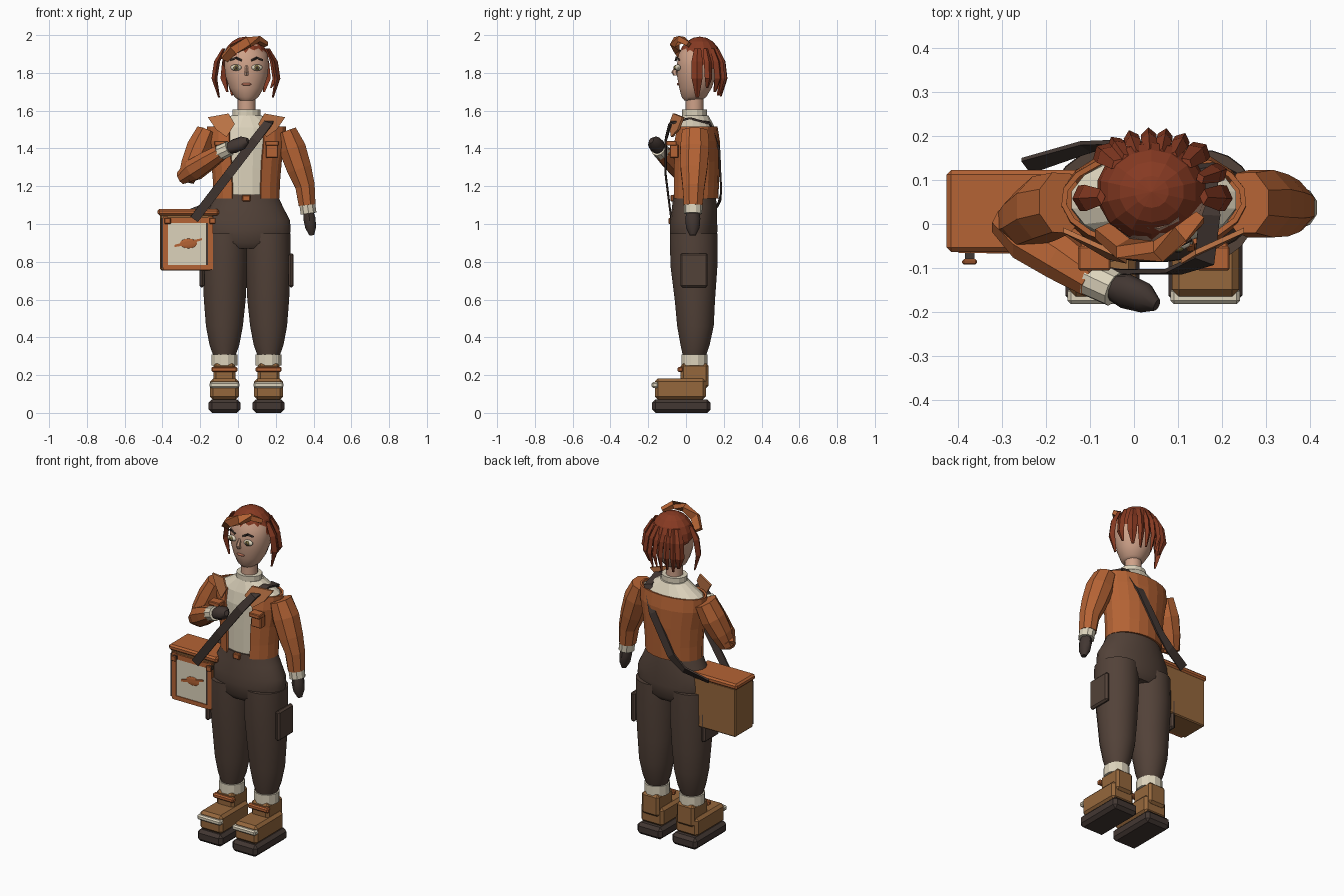
import bpy, bmesh, math
from mathutils import Vector

CX = 0.045  # body centre line


def colour(name, rgb):
    m = bpy.data.materials.new(name)
    m.diffuse_color = (*rgb, 1)
    return m


ORANGE = colour("rust_orange", (0.46, 0.125, 0.035))
LIGHT = colour("light_orange", (0.58, 0.20, 0.07))
CREAM = colour("cream", (0.72, 0.65, 0.50))
BROWN = colour("trouser_brown", (0.085, 0.054, 0.040))
DARK = colour("dark_brown", (0.055, 0.038, 0.032))
HAIR = colour("auburn", (0.24, 0.042, 0.016))
SKIN = colour("skin", (0.62, 0.36, 0.25))
LEATHER = colour("leather_tan", (0.30, 0.135, 0.045))
OLIVE = colour("olive", (0.20, 0.16, 0.05))
LIP = colour("lip", (0.45, 0.15, 0.09))


def finish(name, bm, mat, smooth=False, flip=True):
    if flip:
        bmesh.ops.recalc_face_normals(bm, faces=bm.faces)
    me = bpy.data.meshes.new(name)
    bm.to_mesh(me)
    bm.free()
    ob = bpy.data.objects.new(name, me)
    bpy.context.collection.objects.link(ob)
    me.materials.append(mat)
    if smooth:
        bpy.ops.object.select_all(action='DESELECT')
        ob.select_set(True)
        bpy.context.view_layer.objects.active = ob
        bpy.ops.object.shade_smooth_by_angle(angle=math.radians(40))
    return ob


def box(name, mat, x, y, z, bevel=0.0):
    """Box given by its (min, max) ranges."""
    bm = bmesh.new()
    bmesh.ops.create_cube(bm, size=1)
    for v in bm.verts:
        v.co = [(a + b) / 2 + c * (b - a) for (a, b), c in zip((x, y, z), v.co)]
    if bevel:
        bmesh.ops.bevel(bm, geom=bm.edges[:], offset=bevel, segments=1, affect='EDGES')
    return finish(name, bm, mat)


def ball(name, mat, c, r, seg=12, smooth=True):
    bm = bmesh.new()
    bmesh.ops.create_uvsphere(bm, u_segments=seg, v_segments=seg // 2 + 1, radius=1)
    for v in bm.verts:
        v.co = [a + b * k for a, b, k in zip(c, v.co, r)]
    return finish(name, bm, mat, smooth)


def loft(name, mat, rings, n=12, upright=False, smooth=False, gap=None):
    """Skin elliptical rings (x, y, z, ru, rv) along a path; gap leaves a front opening."""
    bm = bmesh.new()
    pts = [Vector(r[:3]) for r in rings]
    loops = []
    for i, r in enumerate(rings):
        t = Vector((0, 0, 1)) if upright else (pts[min(i + 1, len(pts) - 1)] - pts[max(i - 1, 0)]).normalized()
        v = t.cross(Vector((1, 0, 0))).normalized()
        u = v.cross(t)
        k = math.sqrt(2) if n == 4 else 1
        if gap:
            angs = [-math.pi / 2 + gap + j * (2 * math.pi - 2 * gap) / n for j in range(n + 1)]
        else:
            angs = [(j + 0.5) * 2 * math.pi / n for j in range(n)]
        loops.append([bm.verts.new(pts[i] + u * (r[3] * k * math.cos(a)) + v * (r[4] * k * math.sin(a))) for a in angs])
    m = n if not gap else n + 1
    for a, b in zip(loops, loops[1:]):
        for j in range(n):
            bm.faces.new((a[j], a[(j + 1) % m], b[(j + 1) % m], b[j]))
    if not gap:
        bm.faces.new(loops[0])
        bm.faces.new(loops[-1])
    return finish(name, bm, mat, smooth, flip=not gap)


def plate(name, mat, pts, thick):
    bm = bmesh.new()
    f = bm.faces.new([bm.verts.new(p) for p in pts])
    ext = bmesh.ops.extrude_face_region(bm, geom=[f])
    for v in ext['geom']:
        if isinstance(v, bmesh.types.BMVert):
            v.co.y += thick
    return finish(name, bm, mat)


# legs, boots, pockets and everything else that repeats left and right
for side, s in (("left", 1), ("right", -1)):
    fx = CX + s * 0.117
    box(side + "_sole", DARK, (fx - .084, fx + .084), (-.18, .13), (0, .072), .018)
    box(side + "_boot", LEATHER, (fx - .076, fx + .076), (-.165, .105), (.07, .182), .016)
    box(side + "_toe_cap", CREAM, (fx - .079, fx + .079), (-.182, -.145), (.133, .163), .008)
    box(side + "_boot_shaft", LEATHER, (fx - .058, fx + .058), (-.028, .12), (.13, .262), .014)
    box(side + "_boot_strap", ORANGE, (fx - .069, fx + .069), (-.045, -.015), (.216, .244), .007)
    loft(side + "_sock", CREAM, [(fx, .045, .25, .072, .072), (fx, .045, .31, .072, .072)], 12, True)
    loft(side + "_trouser_leg", BROWN, [
        (fx, .045, .31, .062, .064), (fx, .048, .36, .080, .078), (fx, .05, .46, .099, .098),
        (fx - s * .002, .047, .6, .112, .108), (CX + s * .115, .042, .78, .121, .126),
        (CX + s * .113, .04, .95, .122, .127)], 20, True, True)
    px = sorted((CX + s * .222, CX + s * .25))
    box(side + "_cargo_pocket", BROWN, px, (-.03, .115), (.665, .845), .01)
    kx = CX + s * .135
    box(side + "_chest_pocket", ORANGE, (kx - .033, kx + .033), (-.085, -.04), (1.35, 1.42), .004)
    box(side + "_pocket_flap", ORANGE, (kx - .037, kx + .037), (-.105, -.05), (1.415, 1.44), .004)
    lap = [(.095, -.07, 1.585), (.205, -.02, 1.565), (.16, -.045, 1.50), (.105, -.08, 1.46), (.062, -.09, 1.53)]
    plate(side + "_lapel", LIGHT, [(CX + s * x, y, z) for x, y, z in lap], .012)

    # facial features
    ex = CX + s * .055
    ball(side + "_eye", CREAM, (ex, -.043, 1.828), (.030, .016, .017))
    ball(side + "_iris", OLIVE, (ex, -.055, 1.828), (.014, .009, .014))
    ball(side + "_pupil", DARK, (ex, -.062, 1.828), (.007, .004, .008))
    loft(side + "_brow", DARK, [(CX + s * .026, -.055, 1.866, .004, .005), (CX + s * .055, -.05, 1.880, .004, .006),
                                (CX + s * .085, -.035, 1.868, .003, .004)], 4)

# hips and belt buckle
loft("trouser_hips", BROWN, [
    (CX, .04, .87, .17, .10), (CX, .04, .90, .225, .124), (CX, .04, .97, .236, .127), (CX, .04, 1.02, .232, .126),
    (CX, .045, 1.09, .195, .12), (CX, .045, 1.155, .165, .112)], 24, True, True)
box("belt_buckle", ORANGE, (.022, .066), (-.082, -.05), (1.12, 1.153), .004)

# shirt with rolled collar
loft("shirt", CREAM, [
    (CX, .045, 1.12, .155, .104), (CX, .05, 1.3, .168, .11), (CX, .05, 1.44, .19, .11),
    (CX, .055, 1.51, .19, .10), (CX, .05, 1.575, .08, .07)], 16, True)
loft("collar", CREAM, [(CX, .045, 1.56, .075, .065), (CX, .045, 1.605, .075, .065)], 14, True)

# open jacket
jacket = loft("jacket", ORANGE, [
    (CX, .048, 1.135, .170, .117), (CX, .05, 1.22, .172, .119), (CX, .052, 1.33, .182, .121),
    (CX, .053, 1.44, .205, .120), (CX, .055, 1.515, .205, .106)], 16, True, gap=math.radians(26))
mod = jacket.modifiers.new("cloth_thickness", 'SOLIDIFY')
mod.thickness, mod.offset = .012, 0

# hanging arm
loft("left_sleeve", ORANGE, [
    (.255, .048, 1.492, .058, .074), (.288, .046, 1.40, .077, .083), (.325, .042, 1.29, .070, .076),
    (.355, .040, 1.20, .056, .063), (.366, .038, 1.10, .048, .054)], 8)
loft("left_cuff", CREAM, [(.366, .038, 1.11, .044, .050), (.374, .037, 1.055, .044, .048)], 10)
loft("left_glove", DARK, [(.373, .037, 1.07, .026, .032), (.378, .036, 1.03, .034, .040),
                          (.385, .036, .98, .030, .036), (.391, .036, .94, .013, .016)], 10, smooth=True)

# arm bent across the chest
loft("right_upper_sleeve", ORANGE, [
    (-.165, .048, 1.492, .058, .074), (-.205, .035, 1.40, .072, .078), (-.245, .012, 1.31, .062, .068),
    (-.275, -.002, 1.23, .046, .042)], 8)
loft("right_forearm_sleeve", ORANGE, [
    (-.300, .01, 1.245, .036, .04), (-.235, -.03, 1.285, .064, .056), (-.16, -.08, 1.335, .056, .054),
    (-.09, -.128, 1.38, .044, .044)], 8)
loft("right_cuff", CREAM, [(-.10, -.122, 1.375, .043, .043), (-.045, -.148, 1.40, .041, .041)], 10)
loft("right_glove", DARK, [(-.055, -.142, 1.395, .026, .028), (-.02, -.152, 1.412, .036, .042),
                           (.025, -.168, 1.43, .032, .038), (.052, -.184, 1.442, .013, .016)], 10, smooth=True)

# neck, head, nose and mouth
loft("neck", SKIN, [(CX, .045, 1.58, .048, .048), (CX, .045, 1.69, .048, .048)], 12, True, True)
loft("head", SKIN, [
    (CX, .035, 1.655, .040, .045), (CX, .042, 1.672, .064, .066), (CX, .05, 1.72, .092, .087),
    (CX, .055, 1.78, .112, .103), (CX, .058, 1.84, .119, .108), (CX, .06, 1.90, .112, .100),
    (CX, .06, 1.95, .075, .07)], 20, True, True)
loft("nose", SKIN, [(CX, -.045, 1.84, .007, .008), (CX, -.062, 1.805, .011, .016), (CX, -.055, 1.785, .012, .012)], 6, True)
ball("mouth", LIP, (CX, -.039, 1.74), (.026, .010, .008))

# hair cap: faceted dome cut off above the brow, lower at the back
bm = bmesh.new()
bmesh.ops.create_uvsphere(bm, u_segments=14, v_segments=10, radius=1)
for v in bm.verts:
    v.co = (.04 + v.co.x * .126, .073 + v.co.y * .118, 1.855 + v.co.z * .137)
bmesh.ops.bisect_plane(bm, geom=bm.verts[:] + bm.edges[:] + bm.faces[:], plane_co=(0, -.05, 1.90),
                       plane_no=(0, .4, 1), clear_inner=True)
finish("hair_cap", bm, HAIR)

# hanging locks around the sides and back: (angle, width, tip height)
locks = [(-4, .030, 1.67), (22, .022, 1.72), (48, .027, 1.70), (66, .019, 1.68), (80, .018, 1.69),
         (93, .018, 1.675), (107, .018, 1.69), (121, .019, 1.68), (134, .027, 1.70), (184, .030, 1.67)]
for i, (ang, w, tip) in enumerate(locks):
    c, s = math.cos(math.radians(ang)), math.sin(math.radians(ang))
    r = ((.108, 1.93), (.142, 1.86), (.155, 1.77), (.132, tip))
    k = (.6, 1, .95, .3)
    bm = bmesh.new()
    rows = []
    for (rad, z), f in zip(r, k):
        p = Vector((.042 + c * rad * 1.08, .068 + s * rad * .88, z))
        out, tan = Vector((c, s, 0)), Vector((-s, c, 0))
        rows.append([bm.verts.new(p + o * f) for o in (out * .016, tan * w, -out * .016, -tan * w)])
    for a, b in zip(rows, rows[1:]):
        for j in range(4):
            bm.faces.new((a[j], a[(j + 1) % 4], b[(j + 1) % 4], b[j]))
    bm.faces.new(rows[0])
    bm.faces.new(rows[-1])
    finish("hair_lock_%d" % i, bm, HAIR)

# swept fringe band over the brow
loft("fringe", ORANGE, [
    (-.072, -.015, 1.875, .020, .014), (-.025, -.055, 1.925, .024, .015), (.055, -.062, 1.962, .024, .015),
    (.105, -.025, 1.978, .020, .015), (.150, .015, 1.95, .012, .012)], 4)

# satchel
box("satchel_body", LEATHER, (-.412, -.132), (-.055, .115), (.755, 1.05), .006)
box("satchel_lid", ORANGE, (-.425, -.10), (-.063, .122), (1.045, 1.08), .010)
box("satchel_panel", CREAM, (-.370, -.158), (-.061, -.05), (.782, 1.005))
box("panel_top_trim", ORANGE, (-.395, -.145), (-.066, -.05), (1.005, 1.035))
box("panel_bottom_trim", ORANGE, (-.395, -.145), (-.066, -.05), (.757, .782))
for x in (-.384, -.146):
    box("satchel_strip", ORANGE, (x - .014, x + .014), (-.066, -.05), (.76, 1.04))
    box("satchel_edge", DARK, (x - .024, x - .014), (-.064, -.05), (.77, 1.03))
    box("clasp_neck", DARK, (x, x + .022), (-.082, -.06), (1.005, 1.028))
    box("clasp_knob", ORANGE, (x - .006, x + .028), (-.092, -.080), (1.0, 1.033), .004)
ball("panel_badge", ORANGE, (-.262, -.061, .897), (.045, .006, .026), smooth=False)
plate("badge_bar", ORANGE, [(-.335, -.067, .878), (-.27, -.067, .889), (-.19, -.067, .915),
                            (-.19, -.067, .925), (-.27, -.067, .908), (-.335, -.067, .890)], .006)

# shoulder strap, front to back
strap = [(-.232, -.078, 1.025), (-.05, -.108, 1.262), (.09, -.108, 1.445), (.160, -.082, 1.535),
         (.172, .02, 1.56), (.165, .125, 1.535), (.10, .175, 1.40), (-.03, .186, 1.18), (-.11, .175, 1.11),
         (-.245, .132, 1.06)]
loft("shoulder_strap", DARK, [(*p, .024, .005) for p in strap], 4)
